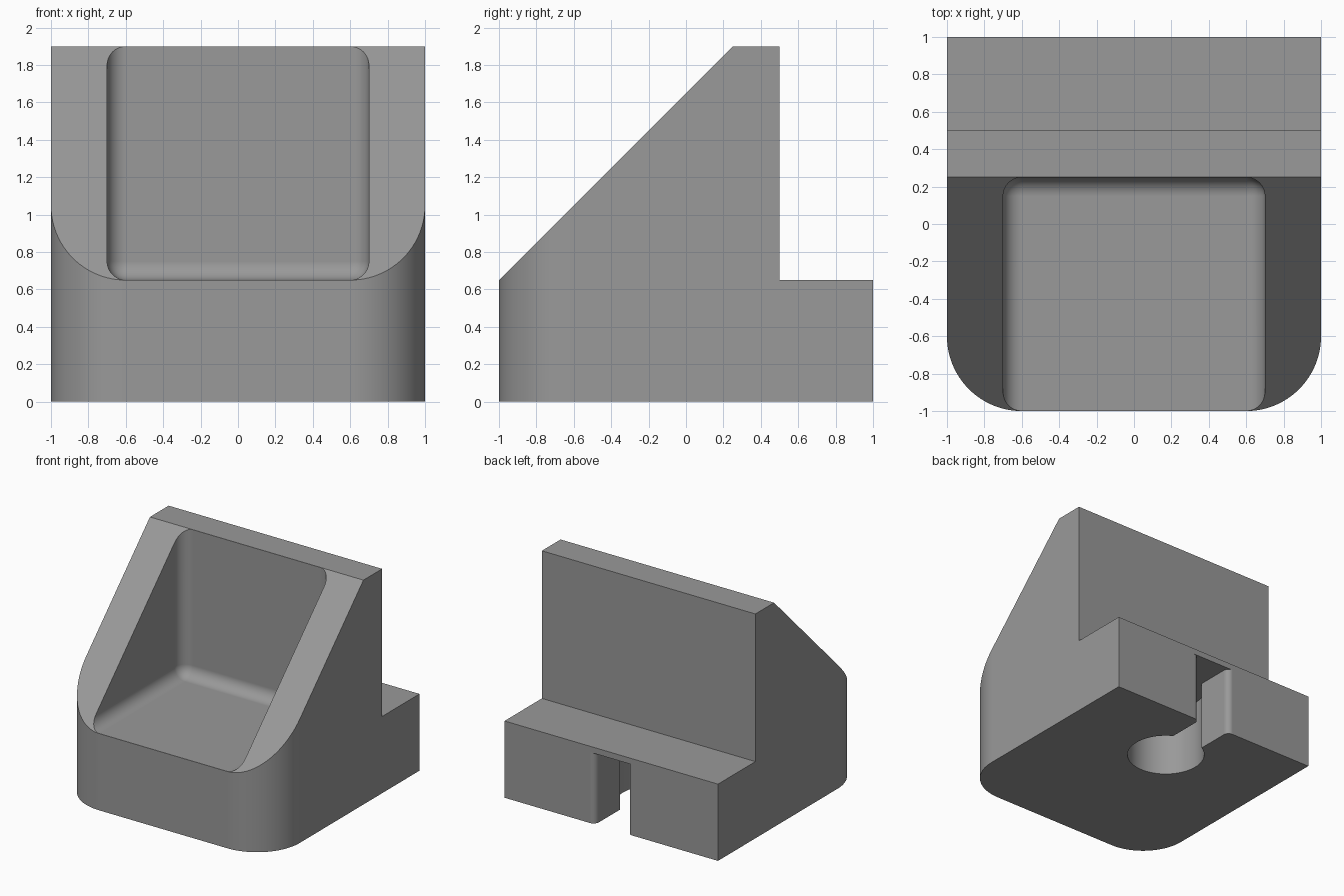
import bpy, bmesh, math

if "Cube" in bpy.data.objects:
    bpy.data.objects.remove(bpy.data.objects["Cube"])

GREY = bpy.data.materials.new("grey plastic")
GREY.diffuse_color = (0.32, 0.32, 0.32, 1)
GREY.use_nodes = True
GREY.node_tree.nodes["Principled BSDF"].inputs["Base Color"].default_value = GREY.diffuse_color


def prism(name, points, axis, start, end):
    """Extrude a closed 2D outline along x (outline is y,z) or z (outline is x,y)."""
    def place(p, d):
        return (d, p[0], p[1]) if axis == "x" else (p[0], p[1], d)
    bm = bmesh.new()
    base = bm.faces.new([bm.verts.new(place(p, start)) for p in points])
    out = bmesh.ops.extrude_face_region(bm, geom=[base])
    step = (end - start, 0, 0) if axis == "x" else (0, 0, end - start)
    moved = [v for v in out["geom"] if isinstance(v, bmesh.types.BMVert)]
    bmesh.ops.translate(bm, verts=moved, vec=step)
    bmesh.ops.recalc_face_normals(bm, faces=bm.faces)
    return to_object(name, bm)


def to_object(name, bm):
    mesh = bpy.data.meshes.new(name)
    bm.to_mesh(mesh)
    bm.free()
    mesh.materials.append(GREY)
    obj = bpy.data.objects.new(name, mesh)
    bpy.context.collection.objects.link(obj)
    return obj


def arc(cx, cy, r, a0, a1, n):
    angles = [math.radians(a0 + (a1 - a0) * i / n) for i in range(n + 1)]
    return [(cx + r * math.cos(a), cy + r * math.sin(a)) for a in angles]


def combine(target, cutter, operation):
    mod = target.modifiers.new(cutter.name, "BOOLEAN")
    mod.object, mod.operation, mod.solver = cutter, operation, "EXACT"
    bpy.context.view_layer.objects.active = target
    bpy.ops.object.modifier_apply(modifier=mod.name)
    bpy.data.objects.remove(cutter)


# Body: side profile with sloped front and rear ledge
side = [(-1, 0), (1, 0), (1, 0.65), (0.5, 0.65), (0.5, 1.9), (0.25, 1.9), (-1, 0.65)]
body = prism("holder_body", side, "x", -1, 1)

# Rounded front corners, trimmed by the plan outline
plan = arc(-0.6, -0.6, 0.4, 180, 270, 24) + arc(0.6, -0.6, 0.4, 270, 360, 24)
plan += [(1, 1.2), (-1, 1.2)]
combine(body, prism("plan_outline", plan, "z", -0.2, 2.2), "INTERSECT")

# Open pocket with filleted floor and walls
bm = bmesh.new()
bmesh.ops.create_cube(bm, size=1)
lo, hi = (-0.7, -1.6, 0.6505), (0.7, 0.2495, 2.5)
for v in bm.verts:
    v.co = [hi[i] if v.co[i] > 0 else lo[i] for i in range(3)]
bmesh.ops.bevel(bm, geom=bm.edges[:], offset=0.1, segments=10, profile=0.5, affect="EDGES")
combine(body, to_object("pocket", bm), "DIFFERENCE")

# Keyhole channel underneath: round hole, straight neck, flared mouth at the back
hole_r, neck, flare = 0.31, 0.15, 0.05
a = math.degrees(math.acos(neck / hole_r))
mouth = neck + flare
key = arc(0, 0.4, hole_r, 180 - a, 360 + a, 48)
key += arc(mouth, 1 - flare, flare, 180, 90, 8)
key += [(mouth, 1.1), (-mouth, 1.1)]
key += arc(-mouth, 1 - flare, flare, 90, 0, 8)
combine(body, prism("keyhole", key, "z", -0.2, 0.6), "DIFFERENCE")

# Smooth fillets, crisp edges
bpy.ops.object.select_all(action="DESELECT")
body.select_set(True)
bpy.context.view_layer.objects.active = body
bpy.ops.object.shade_smooth_by_angle(angle=math.radians(30))
weighted = body.modifiers.new("even_shading", "WEIGHTED_NORMAL")
weighted.keep_sharp = True
